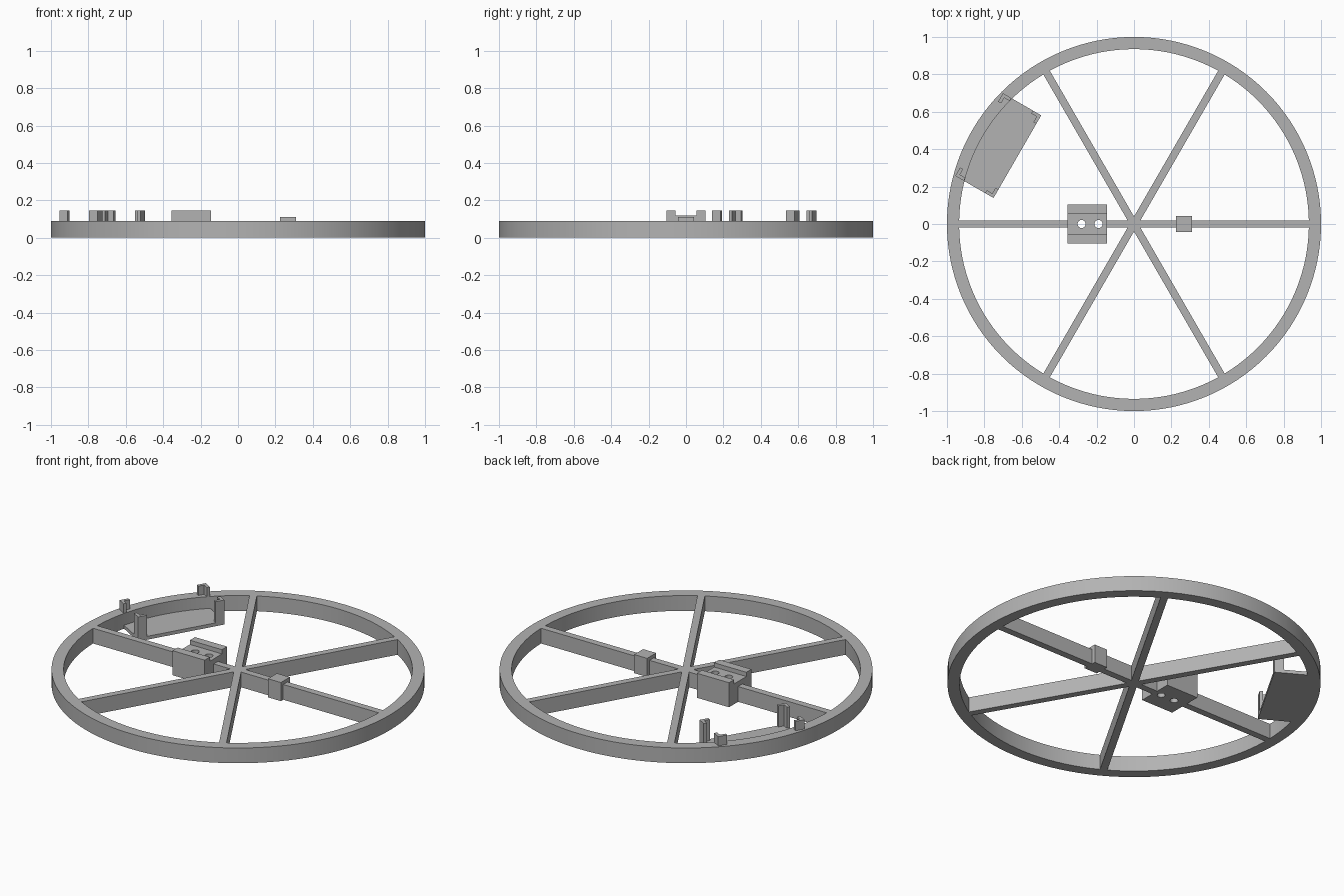
import bpy
import bmesh
from math import radians, pi
from mathutils import Matrix, Vector

cube = bpy.data.objects.get("Cube")
if cube:
    bpy.data.objects.remove(cube, do_unlink=True)

grey = bpy.data.materials.new("plain_grey")
grey.use_nodes = True
grey.diffuse_color = (0.45, 0.45, 0.45, 1)
grey.node_tree.nodes["Principled BSDF"].inputs["Base Color"].default_value = grey.diffuse_color

RIM_H = 0.09      # rim and spoke height
TOP = 0.145       # top of the holder walls and brackets


def add_object(name, bm, matrix=Matrix()):
    bmesh.ops.recalc_face_normals(bm, faces=bm.faces)
    mesh = bpy.data.meshes.new(name)
    bm.to_mesh(mesh)
    bm.free()
    mesh.materials.append(grey)
    obj = bpy.data.objects.new(name, mesh)
    bpy.context.collection.objects.link(obj)
    obj.matrix_world = matrix
    return obj


def prism(name, outline, direction, matrix=Matrix()):
    """Extrude a flat outline along a direction."""
    bm = bmesh.new()
    face = bm.faces.new([bm.verts.new(p) for p in outline])
    out = bmesh.ops.extrude_face_region(bm, geom=[face])
    moved = [v for v in out["geom"] if isinstance(v, bmesh.types.BMVert)]
    bmesh.ops.translate(bm, verts=moved, vec=Vector(direction))
    return add_object(name, bm, matrix)


def box(name, x0, x1, y0, y1, z0, z1, matrix=Matrix()):
    outline = [(x0, y0, z0), (x1, y0, z0), (x1, y1, z0), (x0, y1, z0)]
    return prism(name, outline, (0, 0, z1 - z0), matrix)


# Rim: rectangular section spun about the axis
bm = bmesh.new()
section = [bm.verts.new(p) for p in
           ((0.935, 0, 0), (1, 0, 0), (1, 0, RIM_H), (0.935, 0, RIM_H))]
edges = [bm.edges.new((section[i], section[(i + 1) % 4])) for i in range(4)]
bmesh.ops.spin(bm, geom=section + edges, axis=(0, 0, 1), cent=(0, 0, 0),
               angle=2 * pi, steps=128, use_merge=True)
bmesh.ops.remove_doubles(bm, verts=bm.verts, dist=1e-5)
rim = add_object("rim", bm)

# Spokes
spokes = [box(f"spoke_{i + 1}", 0, 0.937, -0.02, 0.02, 0, RIM_H,
              Matrix.Rotation(radians(60 * i), 4, 'Z')) for i in range(6)]

# Small block on the left spoke
box("spoke_block", 0.225, 0.31, -0.042, 0.042, 0, 0.11)

# Channel holder on the right spoke
half = [(0.105, 0), (0.105, TOP), (0.057, TOP), (0.057, 0.12)]
profile = half + [(-y, z) for y, z in reversed(half)]
holder = prism("holder", [(-0.355, y, z) for y, z in profile], (0.21, 0, 0))

# Two holes drilled through the holder and its spoke
bm = bmesh.new()
for x in (-0.28, -0.19):
    bmesh.ops.create_cone(bm, cap_ends=True, segments=32, radius1=0.0215,
                          radius2=0.0215, depth=0.6,
                          matrix=Matrix.Translation((x, 0, 0)))
drill = add_object("drill_cutter", bm)
drill.hide_render = True
drill.hide_viewport = True
for part in (holder, spokes[3]):
    mod = part.modifiers.new("holes", 'BOOLEAN')
    mod.operation = 'DIFFERENCE'
    mod.solver = 'EXACT'
    mod.object = drill

# Tray against the rim, with an L-shaped bracket on each corner
tray_frame = Matrix.Rotation(radians(150), 4, 'Z') @ Matrix.Translation((0.838, 0, 0))
HALF_W, HALF_L, ARM, THICK = 0.118, 0.255, 0.052, 0.018
box("tray", -HALF_W, HALF_W, -HALF_L, HALF_L, 0, 0.02, tray_frame)
bracket = [(0, 0), (ARM, 0), (ARM, THICK), (THICK, THICK), (THICK, ARM), (0, ARM)]
for sx, side in ((-1, "inner"), (1, "outer")):
    for sy, end in ((-1, "back"), (1, "front")):
        outline = [(sx * (HALF_W - u), sy * (HALF_L - v), 0) for u, v in bracket]
        prism(f"{side}_{end}_bracket", outline, (0, 0, TOP), tray_frame)

# Smooth the round rim, keeping its edges sharp
bpy.ops.object.select_all(action='DESELECT')
rim.select_set(True)
bpy.context.view_layer.objects.active = rim
bpy.ops.object.shade_smooth_by_angle(angle=radians(30))
